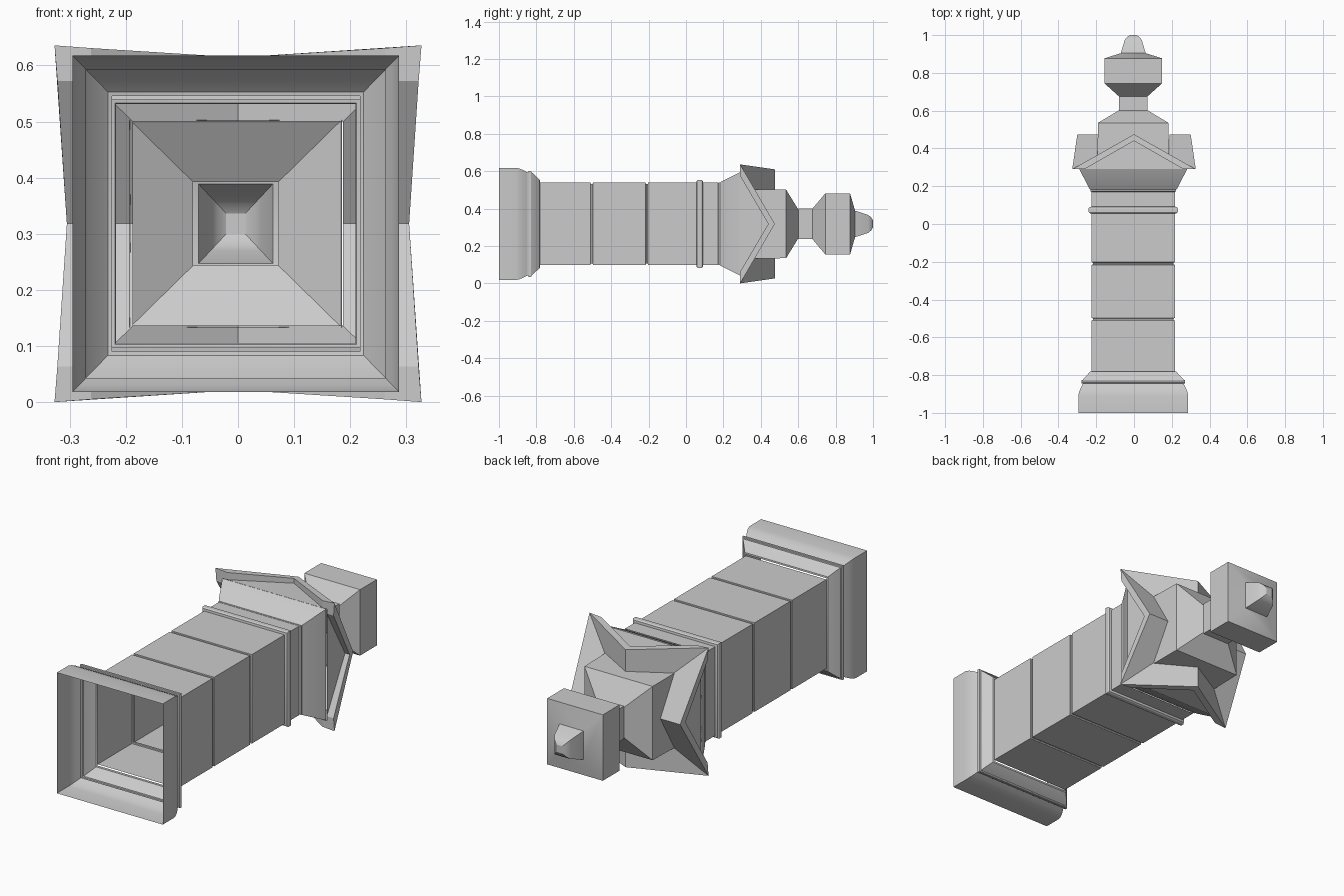
import bpy, bmesh, math
from mathutils import Matrix

if "Cube" in bpy.data.objects:
    bpy.data.objects.remove(bpy.data.objects["Cube"], do_unlink=True)

stone = bpy.data.materials.new("grey stone")
stone.use_nodes = True
GREY = (0.6, 0.6, 0.6, 1)
stone.diffuse_color = GREY
stone.node_tree.nodes["Principled BSDF"].inputs["Base Color"].default_value = GREY

AXIS_X, AXIS_Z = -0.004, 0.318


def finish(name, bm, x=AXIS_X):
    bmesh.ops.remove_doubles(bm, verts=bm.verts, dist=0.0005)
    mesh = bpy.data.meshes.new(name)
    bm.to_mesh(mesh)
    bm.free()
    mesh.materials.append(stone)
    obj = bpy.data.objects.new(name, mesh)
    obj.location = (x, 0, AXIS_Z)
    bpy.context.collection.objects.link(obj)
    bpy.ops.object.select_all(action="DESELECT")
    obj.select_set(True)
    bpy.context.view_layer.objects.active = obj
    bpy.ops.object.shade_smooth_by_angle(angle=math.radians(25))
    return obj


def square_loft(name, profile, z_scale=1.0, cap=False):
    """Open square tube along y; profile holds (y, half width)."""
    bm = bmesh.new()
    corners = [(1, 1), (-1, 1), (-1, -1), (1, -1)]
    rings = [[bm.verts.new((r * cx, y, r * cz * z_scale)) for cx, cz in corners]
             for y, r in profile]
    for a, b in zip(rings, rings[1:]):
        for j in range(4):
            k = (j + 1) % 4
            bm.faces.new((a[j], b[j], b[k], a[k]))
    if cap:
        bm.faces.new(rings[-1][::-1])
    return finish(name, bm)


def bead(y0, y1, inner, outer):
    """Raised (or sunken) band with chamfered edges."""
    c = (y1 - y0) * 0.25
    return [(y0, inner), (y0 + c * 0.3, outer - (outer - inner) * 0.3),
            (y0 + c, outer), (y1 - c, outer),
            (y1 - c * 0.3, outer - (outer - inner) * 0.3), (y1, inner)]


# Hollow foot with a curved shoulder and a bead
square_loft("base_plinth",
            [(-1, 0.291), (-0.91, 0.291), (-0.89, 0.287), (-0.87, 0.279), (-0.847, 0.267)]
            + bead(-0.845, -0.825, 0.267, 0.275)
            + [(-0.82, 0.264), (-0.782, 0.228), (-0.78, 0.221)], 1.03)

# Shaft with two sunken joints and a raised ring
R = 0.221
square_loft("shaft",
            [(-0.78, R)] + bead(-0.511, -0.497, R, R - 0.008)
            + bead(-0.216, -0.202, R, R - 0.008)
            + bead(0.055, 0.092, R, 0.236) + [(0.17, R)])

# Flared capital under the gables
square_loft("capital", [(0.17, R), (0.174, 0.227), (0.182, 0.227), (0.186, 0.232),
                        (0.29, 0.285)], 0.97)

# Four crossing gables with raking cornices and recessed panels
eave, ridge_y, eave_y = 0.327, 0.475, 0.29
core = 0.187
A, B = (eave, eave_y, eave), (0, ridge_y, 0.3)
C, V = (0, ridge_y, core), (core, ridge_y - core * (ridge_y - eave_y) / eave, core)
A2, B2 = (0.262, eave_y, 0.322), (0, 0.44, 0.305)
T, TB, TM = (0.262, eave_y, 0.285), (0, 0.44, 0.28), (0, eave_y, 0.285)
F = (0.285, eave_y, 0.285)
half = [(A, V, C, B), (A, B, B2, A2), (A2, B2, TB, T), (T, TB, TM), (A, A2, T, F)]
bm = bmesh.new()
for turn in range(4):
    rot = Matrix.Rotation(turn * math.pi / 2, 4, "Y")
    for side in (1, -1):
        for face in half:
            pts = [rot @ Matrix.Scale(side, 4, (1, 0, 0)) @ Matrix.Translation(p).translation
                   for p in face]
            bm.faces.new([bm.verts.new(p) for p in pts[::side]])
bmesh.ops.scale(bm, vec=(1, 1, 0.972), verts=bm.verts)
finish("gables", bm, 0)

# Square core, neck, block and tip
square_loft("core", [(0.36, 0.189), (0.535, 0.187), (0.602, 0.076)], 0.98)
square_loft("finial_block",
            [(0.602, 0.076), (0.676, 0.076), (0.745, 0.153), (0.877, 0.153),
             (0.904, 0.066)], 1.07)
square_loft("finial_tip", [(0.904, 0.066), (0.974, 0.045), (0.99, 0.033), (1, 0.017)],
            1.07, cap=True)
